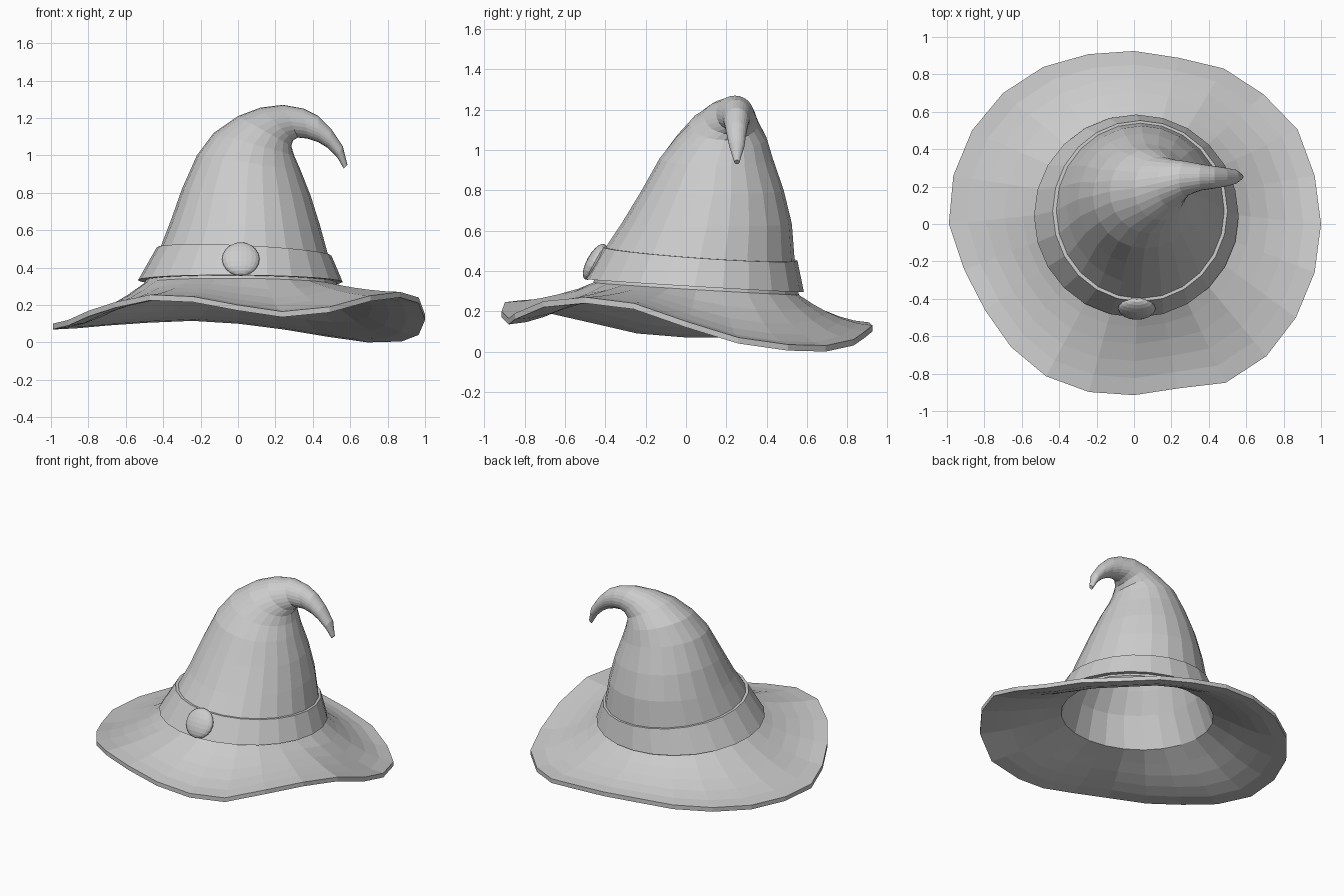
import bpy, bmesh
from math import cos, sin, radians, tau
from mathutils import Vector

cube = bpy.data.objects.get("Cube")
if cube:
    bpy.data.objects.remove(cube, do_unlink=True)

SIDES = 24
ANGLES = [tau * i / SIDES for i in range(SIDES)]

felt = bpy.data.materials.new("grey felt")
felt.use_nodes = True
GREY = (0.6, 0.6, 0.6, 1)
felt.diffuse_color = GREY
felt.node_tree.nodes["Principled BSDF"].inputs["Base Color"].default_value = GREY


def section(left, right, front, back):
    """Ellipse through a left and right (x, z) point, between two y limits."""
    (x0, z0), (x1, z1) = left, right
    mid = Vector(((x0 + x1) / 2, (front + back) / 2, (z0 + z1) / 2))
    across = Vector(((x1 - x0) / 2, 0, (z1 - z0) / 2))
    depth = Vector((0, (back - front) / 2, 0))
    return [mid + across * cos(a) + depth * sin(a) for a in ANGLES]


def tilt(ring, slope):
    """Lean a ring so that its front is higher than its back."""
    return [p + Vector((0, 0, -slope * p.y)) for p in ring]


def shrink(ring, amount):
    """Move a ring towards its own centre by a fixed distance."""
    mid = sum(ring, Vector()) / len(ring)
    return [p - (p - mid).normalized() * amount for p in ring]


def loft(name, rings, closed=False):
    bm = bmesh.new()
    loops = [[bm.verts.new(p) for p in ring] for ring in rings]
    pairs = list(zip(loops, loops[1:]))
    if closed:
        pairs.append((loops[-1], loops[0]))
    else:
        bm.faces.new(loops[0])
        bm.faces.new(loops[-1])
    for a, b in pairs:
        for i in range(SIDES):
            j = (i + 1) % SIDES
            bm.faces.new((a[i], a[j], b[j], b[i]))
    bmesh.ops.recalc_face_normals(bm, faces=bm.faces)
    mesh = bpy.data.meshes.new(name)
    bm.to_mesh(mesh)
    bm.free()
    mesh.materials.append(felt)
    obj = bpy.data.objects.new(name, mesh)
    bpy.context.collection.objects.link(obj)
    return obj


# Wavy rim: radius and height at equal angles, starting at +x
RADII = [1, 1, 1.01, .98, .96, .92, .925, .94, .97, .99, 1, 1,
         .99, .94, .92, .93, .94, .93, .915, .91, .98, 1, 1, 1]
HEIGHTS = [.15, .07, .035, .03, .06, .1, .13, .145, .135, .12, .105, .1,
           .1, .12, .17, .215, .255, .245, .2, .165, .19, .25, .27, .24]
rim = [Vector((r * cos(a), r * sin(a), z))
       for r, a, z in zip(RADII, ANGLES, HEIGHTS)]

# Brim sweeps up from the rim to the foot of the crown
foot = tilt(section((-.5, .32), (.53, .31), -.46, .56), .06)


def brim_ring(t):
    ring = [f.lerp(r, t) for f, r in zip(foot, rim)]
    for p, f, r in zip(ring, foot, rim):
        p.z = r.z + (f.z - r.z) * (1 - t) ** 1.7
    return ring


brim = [brim_ring(t) for t in (1, .8, .6, .4, .2, 0)]

# Crown leans back and curls over to a drooping tip
crown = [
    tilt(section((-.42, .5), (.485, .46), -.405, .54), .07),
    section((-.36, .65), (.44, .62), -.32, .525),
    section((-.3, .82), (.39, .78), -.22, .485),
    section((-.22, 1), (.335, .92), -.13, .43),
    section((-.13, 1.12), (.3, 1), -.05, .4),
    section((0, 1.21), (.285, 1.05), .02, .36),
    section((.12, 1.255), (.295, 1.08), .09, .345),
    section((.24, 1.27), (.32, 1.095), .15, .335),
    section((.35, 1.25), (.37, 1.09), .18, .32),
    section((.43, 1.21), (.43, 1.07), .19, .31),
    section((.5, 1.14), (.48, 1.04), .2, .3),
    section((.56, 1.05), (.53, .99), .215, .29),
    section((.585, .95), (.565, .93), .24, .265),
]

# Hollow lining, from the top of the cavity down to the rim
lining = [shrink(ring, .035) for ring in reversed(crown[:6])]
under = [[p - Vector((0, 0, .03)) for p in ring] for ring in reversed(brim)]
under[0] = shrink(under[0], .02)
loft("hat_body", lining + under + brim + crown)

# Band around the foot of the crown
band_low = tilt(section((-.535, .335), (.56, .325), -.5, .585), .06)
band_top = tilt(section((-.435, .512), (.5, .468), -.415, .553), .07)
loft("hat_band", [band_low, band_top, shrink(band_top, .025),
                  shrink(band_low, .04)], closed=True)

# Round button on the front of the band
bpy.ops.mesh.primitive_uv_sphere_add(
    segments=20, ring_count=10, location=(.015, -.452, .445),
    rotation=(radians(-29), 0, 0))
button = bpy.context.object
button.name = "band_button"
button.scale = (.1, .04, .1)
button.data.materials.append(felt)
bpy.ops.object.shade_flat()
